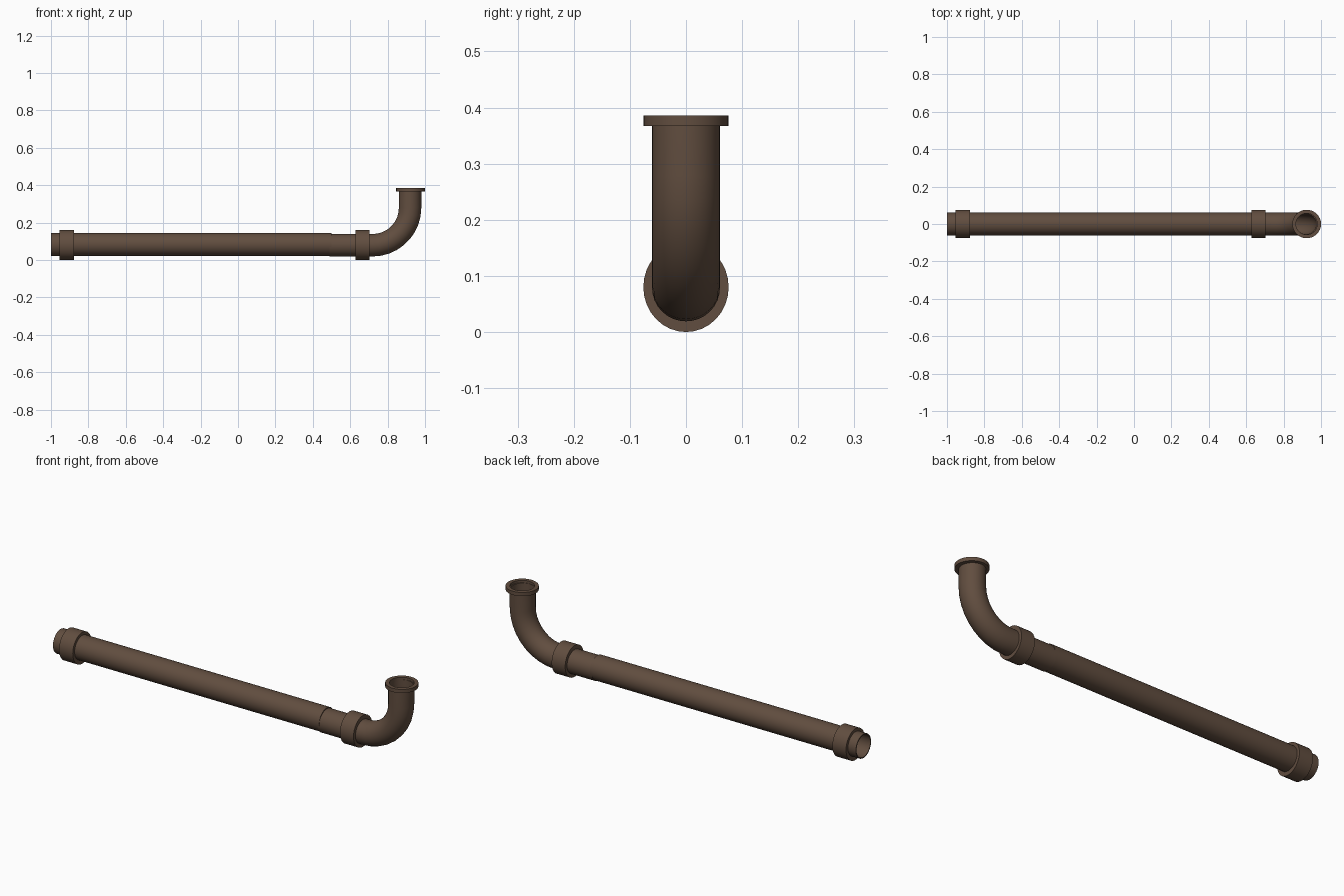
import bpy, bmesh, math
from mathutils import Vector

if "Cube" in bpy.data.objects:
    bpy.data.objects.remove(bpy.data.objects["Cube"])

SIDES = 32
brown = bpy.data.materials.new("brown_pipe")
brown.diffuse_color = (0.12, 0.075, 0.05, 1)
brown.use_nodes = True
brown.node_tree.nodes["Principled BSDF"].inputs["Base Color"].default_value = brown.diffuse_color


def tube(name, path, outer, inner):
    """Hollow tube along a path in the xz plane: path = [(x, z, heading)],
    outer / inner = (half width in y, half width across the path in xz)."""
    bm = bmesh.new()

    def ring(x, z, heading, size):
        across = Vector((-math.sin(heading), 0, math.cos(heading)))
        verts = []
        for i in range(SIDES):
            a = 2 * math.pi * i / SIDES
            verts.append(bm.verts.new(Vector((x, 0, z))
                                      + Vector((0, size[0] * math.cos(a), 0))
                                      + across * size[1] * math.sin(a)))
        return verts

    # outside wall forward, inside wall back, joined at both rims
    rings = [ring(*p, outer) for p in path] + [ring(*p, inner) for p in reversed(path)]
    for k, r in enumerate(rings):
        s = rings[(k + 1) % len(rings)]
        for i in range(SIDES):
            j = (i + 1) % SIDES
            bm.faces.new((r[i], r[j], s[j], s[i]))
    bmesh.ops.recalc_face_normals(bm, faces=bm.faces)
    mesh = bpy.data.meshes.new(name)
    bm.to_mesh(mesh)
    bm.free()
    ob = bpy.data.objects.new(name, mesh)
    bpy.context.collection.objects.link(ob)
    mesh.materials.append(brown)
    bpy.ops.object.select_all(action='DESELECT')
    ob.select_set(True)
    bpy.context.view_layer.objects.active = ob
    bpy.ops.object.shade_smooth_by_angle(angle=math.radians(35))
    return ob


UP = math.pi / 2

# long straight pipe
tube("straight_pipe", [(-1.0, 0.083, 0), (0.5, 0.083, 0)], (0.061, 0.061), (0.056, 0.056))

# elbow pipe: straight run, quarter bend, riser
R, X, Z = 0.2, 0.92, 0.079
bend = [(X - R + R * math.sin(t), Z + R - R * math.cos(t), t)
        for t in (UP * i / 9 for i in range(10))]
tube("elbow_pipe", [(0.49, Z, 0)] + bend + [(X, 0.374, UP)], (0.0605, 0.06), (0.055, 0.0545))

# joint collars
for name, x0, x1 in (("end_collar", -0.955, -0.878), ("elbow_collar", 0.628, 0.704)):
    tube(name, [(x0, 0.080, 0), (x1, 0.080, 0)], (0.076, 0.080), (0.059, 0.059))

# flange on the open mouth
tube("mouth_flange", [(0.923, 0.367, UP), (0.923, 0.386, UP)], (0.076, 0.077), (0.057, 0.057))
